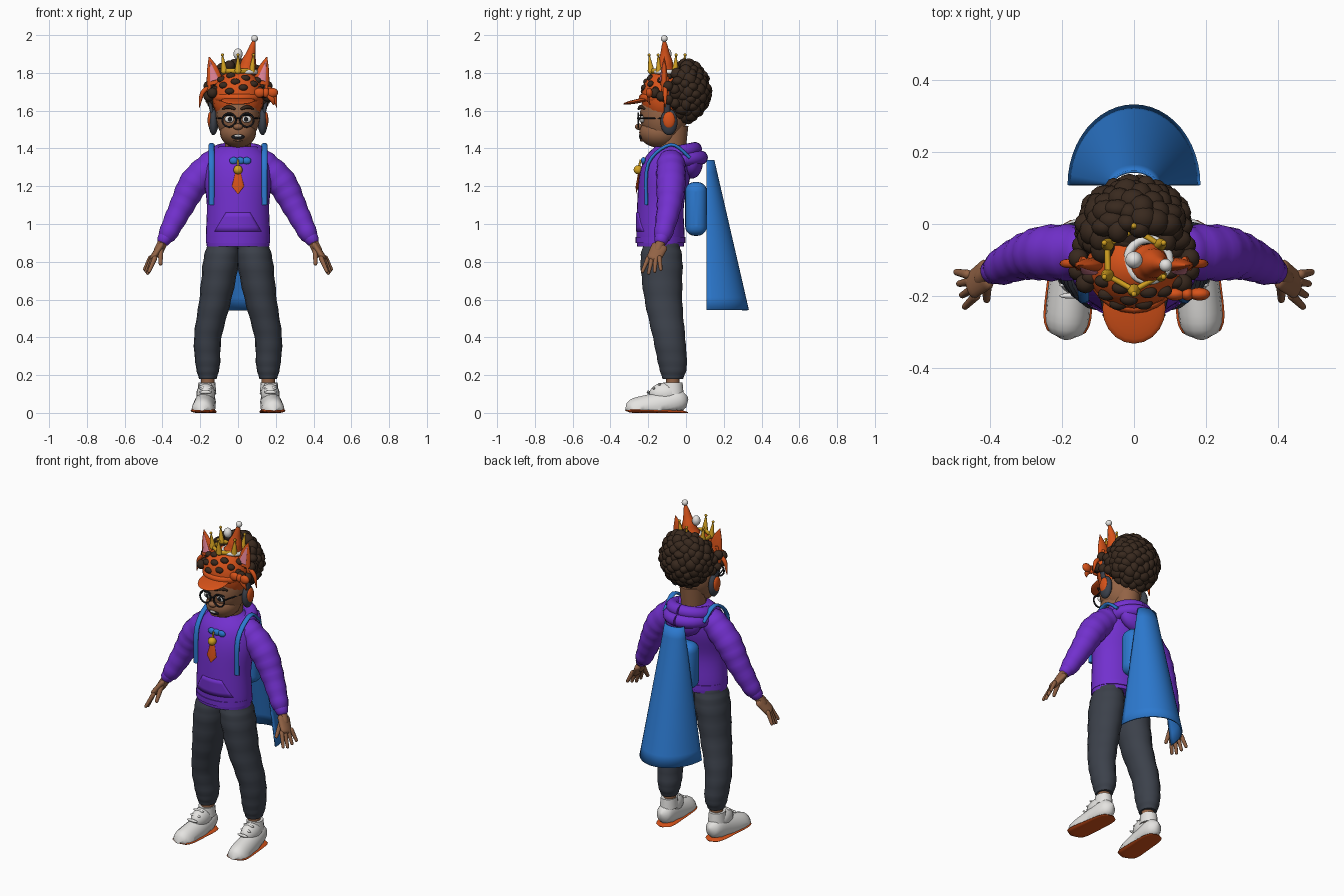
import bpy, bmesh, random
from math import sin, cos, pi, sqrt
from mathutils import Vector, Matrix, Euler

random.seed(4)
if "Cube" in bpy.data.objects:
    bpy.data.objects.remove(bpy.data.objects["Cube"])
X, Y, Z = Vector((1, 0, 0)), Vector((0, 1, 0)), Vector((0, 0, 1))

def material(name, *rgb):
    mat = bpy.data.materials.new(name)
    mat.use_nodes = True
    mat.diffuse_color = (*rgb, 1)
    mat.node_tree.nodes["Principled BSDF"].inputs["Base Color"].default_value = (*rgb, 1)
    return mat

purple = material("purple cloth", .17, .03, .62)
grey = material("charcoal cloth", .045, .053, .07)
blue = material("blue cloth", .025, .19, .62)
orange = material("orange", .68, .085, .01)
skin = material("brown skin", .29, .125, .06)
brown = material("dark brown hair", .04, .022, .013)
white = material("white", .78, .77, .75)
gold = material("gold", .66, .36, .015)
black = material("black", .012, .012, .015)
pink = material("pink", .72, .22, .3)

def finish(name, bm, mat):
    bmesh.ops.recalc_face_normals(bm, faces=bm.faces)
    mesh = bpy.data.meshes.new(name)
    bm.to_mesh(mesh)
    bm.free()
    mesh.materials.append(mat)
    mesh.polygons.foreach_set("use_smooth", [True] * len(mesh.polygons))
    mesh.set_sharp_from_angle(angle=1)
    ob = bpy.data.objects.new(name, mesh)
    bpy.context.scene.collection.objects.link(ob)
    return ob

def skin_rows(bm, rows, closed):
    for lower, upper in zip(rows, rows[1:]):
        for j in range(0 if closed else 1, len(lower)):
            bm.faces.new((lower[j], lower[j - 1], upper[j - 1], upper[j]))

def spline(points, steps):
    padded = [points[0], *points, points[-1]]
    samples = []
    for a, b, c, d in zip(padded, padded[1:], padded[2:], padded[3:]):
        for t in (step / steps for step in range(steps)):
            samples.append([q + t / 2 * (r - p + t * (2 * p - 5 * q + 4 * r - s + t * (3 * q - p - 3 * r + s)))
                            for p, q, r, s in zip(a, b, c, d)])
    return samples + [points[-1]]

def tube(name, points, mat, squash=1, ref=Y, sides=16, steps=5, flat=False, rounded=False, floor=-1, fold=0):
    """Smooth tube through points of x, y, z and radius; squash scales its depth along ref."""
    samples = spline(points, steps)
    rings = []
    for i, (x, y, z, radius) in enumerate(samples):
        before, after = samples[max(i - 1, 0)], samples[min(i + 1, len(samples) - 1)]
        along = Z if flat else (Vector(after[:3]) - Vector(before[:3])).normalized()
        rings.append((Vector((x, y, z)), along, radius * (1 + fold * sin(1.7 * i))))
    if rounded:
        def cap(centre, along, radius, sign):
            return [(centre + along * sign * radius * sin(a), along, radius * cos(a)) for a in (.5, 1, 1.4)]
        rings = cap(*rings[0], -1)[::-1] + rings + cap(*rings[-1], 1)
    bm = bmesh.new()
    loops = []
    for centre, along, radius in rings:
        u = ref.cross(along).normalized()
        v = along.cross(u) * squash
        spots = [centre + radius * (u * cos(a) + v * sin(a)) for a in (2 * pi * j / sides for j in range(sides))]
        loops.append([bm.verts.new((p.x, p.y, max(p.z, floor))) for p in spots])
    skin_rows(bm, loops, True)
    bm.faces.new(loops[0])
    bm.faces.new(loops[-1])
    return finish(name, bm, mat)

def hoop(name, centre, radius, thickness, mat, tilt=0, corners=24, squash=1):
    turn = Matrix.Rotation(tilt, 3, "X")
    spokes = [turn @ Vector((sin(a), cos(a), 0)) for a in (2 * pi * i / corners for i in range(corners + 1))]
    tube(name, [(*(Vector(centre) + radius * way), thickness) for way in spokes], mat, squash, turn @ Z, steps=1)

def balls(name, items, mat, tilt=0, segments=20):
    """One object from any number of ellipsoids given as centre and size."""
    bm = bmesh.new()
    for centre, size in items:
        matrix = Matrix.LocRotScale(Vector(centre), Euler((tilt, 0, 0)), Vector(size))
        bmesh.ops.create_uvsphere(bm, u_segments=segments, v_segments=segments // 2 + 2, radius=1, matrix=matrix)
    return finish(name, bm, mat)

def ball(name, x, y, z, size, mat, tilt=0):
    return balls(name, [((x, y, z), size)], mat, tilt)

def scatter(count, *size):
    """Points spread evenly over an ellipsoid."""
    for i in range(count):
        z, angle = 1 - (2 * i + 1) / count, pi * (3 - sqrt(5)) * i
        flat = sqrt(1 - z * z)
        yield Vector((flat * cos(angle) * size[0], flat * sin(angle) * size[1], z * size[2]))

# Hoodie body, hood and front pocket
torso = [(.88, .165), (.94, .17), (1.1, .165), (1.25, .18), (1.35, .16), (1.41, .1)]
tube("hoodie_body", [(0, -.135 + .15 * max(0, z - 1.1), z, width) for z, width in torso], purple,
     squash=.75, flat=True, sides=32)
tube("hoodie_hem", [(0, -.135, .9, .17), (0, -.135, .93, .17)], purple, squash=.78, flat=True, sides=32)
hoop("hood_rim", (0, -.06, 1.375), .11, .037, purple, tilt=.2)
hoop("hood_fold", (0, -.03, 1.34), .11, .037, purple, tilt=.1)
ball("hood_back", 0, .03, 1.33, (.12, .06, .09), purple)
bm = bmesh.new()
bmesh.ops.create_grid(bm, x_segments=12, y_segments=4, size=1)
for vert in bm.verts:
    x = vert.co.x * (.095 - .03 * vert.co.y)
    vert.co = (x, -.135 - .13 * sqrt(1 - (x / .17) ** 2), 1.01 + .05 * vert.co.y)
finish("front_pocket", bm, purple).modifiers.new("thickness", "SOLIDIFY").thickness = .01

def shoe(name, s, mat, height, drop, margin, squash, floor):
    """Rounded at heel and toe, low at the front, toes turned out."""
    path = [(s * (.165 + .025 * t), .01 - .33 * t, height - drop * t,
             (.05 + .016 * t) * sqrt(1.02 - (2 * t - 1) ** 6) + margin) for t in (i / 16 for i in range(17))]
    tube(name, path, mat, squash, Z, steps=1, floor=floor)

for side, s in (("left_", 1), ("right_", -1)):
    def limb(part, points, mat, **options):
        tube(side + part, [(s * x, y, z, radius) for x, y, z, radius in points], mat, **options)
    def lump(part, x, y, z, size, mat):
        ball(side + part, s * x, y, z, size, mat)
    # Sleeve and hand
    limb("sleeve", [(.13, -.08, 1.32, .075), (.23, -.08, 1.22, .078), (.3, -.09, 1.09, .065), (.37, -.12, .95, .05)],
         purple, fold=.03, rounded=True, steps=8)
    limb("cuff", [(.37, -.12, .95, .043), (.39, -.13, .92, .038)], purple, rounded=True)
    limb("wrist", [(.38, -.12, .94, .026), (.42, -.15, .86, .026)], skin, rounded=True)
    limb("palm", [(.41, -.14, .88, .02), (.45, -.17, .82, .018)], skin, squash=2.2, rounded=True)
    for i in range(4):
        root = Vector((.44 + .008 * i, -.2 + .02 * i, .82))
        tip = root + Vector((.03, .012 * i - .03, .01 * abs(i - 1) - .08))
        limb(f"finger_{i}", [(*root, .013), (*tip, .009)], skin, rounded=True)
    limb("thumb", [(.41, -.16, .87, .016), (.41, -.21, .79, .01)], skin, rounded=True)
    # Trouser leg and ankle
    limb("trouser_leg", [(.16, -.07, .18, .046), (.16, -.07, .25, .064), (.16, -.09, .4, .073), (.12, -.12, .6, .085),
                         (.09, -.13, .8, .095), (.08, -.13, .9, .08)], grey, squash=1.17, flat=True, fold=.02, steps=7)
    limb("ankle", [(.16, -.07, .1, .036), (.16, -.07, .2, .036)], skin, flat=True)
    # Shoe with collar, instep, laces and coloured sole
    shoe(side + "shoe", s, white, .08, .09, 0, 1.2, .012)
    shoe(side + "shoe_sole", s, orange, .002, -.012, .005, .2, 0)
    limb("shoe_collar", [(.165, -.07, .1, .05), (.165, -.07, .16, .045)], white, squash=1.15, flat=True)
    lump("shoe_instep", .17, -.11, .1, (.05, .085, .06), white)
    for i in range(3):
        lump(f"lace_{i}", .172, -.14 - .03 * i, .15 - .02 * i, (.036, .008, .009), white)
    # Backpack strap
    limb("strap", [(.13, .02, 1.35, .009), (.14, -.08, 1.42, .009), (.14, -.2, 1.32, .009), (.14, -.21, 1.1, .009)],
         blue, squash=1.7, ref=X)
    # Eye, brow and spectacles
    lump("eye", .045, -.232, 1.555, (.026, .012, .019), white)
    lump("pupil", .042, -.243, 1.555, (.011, .005, .013), black)
    lump("eyelid", .045, -.238, 1.576, (.03, .01, .005), black)
    limb("brow", [(.02, -.25, 1.61, .007), (.05, -.24, 1.62, .01), (.08, -.22, 1.61, .005)], brown, rounded=True)
    hoop(side + "lens_rim", (s * .047, -.253, 1.55), .036, .005, black, tilt=pi / 2)
    limb("temple", [(.08, -.25, 1.56, .004), (.12, -.1, 1.56, .004)], black)
    # Headphones
    lump("ear_cushion", .13, -.09, 1.54, (.026, .045, .07), grey)
    lump("ear_disc", .147, -.09, 1.55, (.014, .032, .045), orange)
    limb("headphone_band", [(.135, -.1, 1.58, .01), (.15, -.1, 1.66, .01), (.14, -.1, 1.74, .01)], grey, squash=1.7)
    # Pointed ear, its band and a tassel
    limb("cat_ear", [(.12, -.115, 1.74, .046), (.135, -.115, 1.82, .03), (.153, -.115, 1.885, .002)], orange, squash=.45)
    limb("inner_ear", [(.124, -.135, 1.76, .025), (.148, -.122, 1.86, .002)], pink, squash=.3)
    limb("ear_band", [(.15, -.11, 1.65, .01), (.155, -.11, 1.7, .01), (.14, -.11, 1.78, .01)], orange, squash=2)
    limb("tassel", [(.15, -.11, 1.73, .011), (.19, -.11, 1.69, .012), (.204, -.11, 1.62, .003)], orange, rounded=True)

# Head, face and neck
tube("neck", [(0, -.08, 1.33, .065), (0, -.07, 1.52, .075)], skin, squash=1.1, flat=True)
ball("skull", 0, -.118, 1.58, (.117, .126, .16), skin)
ball("jaw", 0, -.14, 1.485, (.096, .108, .082), skin)
ball("nose", 0, -.25, 1.515, (.026, .02, .017), skin)
ball("mouth", 0, -.238, 1.462, (.034, .01, .015), black)
ball("teeth", 0, -.246, 1.467, (.02, .004, .006), white)
ball("lower_lip", 0, -.232, 1.443, (.024, .012, .007), skin)
tube("spectacle_bridge", [(-.012, -.256, 1.56, .004), (.012, -.256, 1.56, .004)], black)

# Curly hair from scattered lumps, fuller at the sides
curls = [((0, -.01, 1.69), (.125, .105, .13))]
for spot in (Vector((0, -.012, 1.705)) + way for way in scatter(150, .132, .112, .14)):
    if spot.y > -.07 and (spot.z < 1.8 or spot.y > -.02):
        curls.append((spot, [random.uniform(.026, .042) for axis in "xyz"]))
for s in (-1, 1):
    for i in range(6):
        curls.append(((s * (.135 + .01 * (i % 3)), -.06 - .035 * (i % 4), 1.64 + .018 * i), (.028, .028, .028)))
balls("curly_hair", curls, brown, segments=12)

# Cap with curls showing through
dome = Vector((0, -.115, 1.668))
ball("cap_dome", *dome, (.136, .122, .15), orange)
balls("cap_curls", [(dome + way, (.025, .018, .017)) for way in scatter(75, .132, .117, .145) if .03 < way.z < .12],
      brown, tilt=.5)
hoop("cap_edge", dome, .12, .014, orange, squash=1.4)
ball("cap_brim", 0, -.235, 1.655, (.088, .1, .012), orange, tilt=.2)

# Hair bow
balls("hair_bow", [((.148 + .034 * i, -.195, 1.695), (.018 + .012 * abs(i), .018, .026)) for i in (-1, 0, 1)], orange)
tube("bow_tail", [(.15, -.2, 1.69, .01), (.18, -.2, 1.66, .014), (.19, -.19, 1.63, .004)], orange, squash=.5)

# Crown
hoop("crown_ring", (0, -.1, 1.81), .085, .009, gold, corners=6, squash=1.4)
for i in range(6):
    outward = Vector((sin(i * pi / 3), cos(i * pi / 3), 0))
    foot = Vector((0, -.1, 1.81)) + outward * .085
    tip = foot + outward * .01 + Z * .085
    tube(f"crown_point_{i}", [(*foot, .018), (*tip, .003)], gold, steps=1)
    balls(f"crown_beads_{i}", [(foot, (.017, .017, .017)), (tip, (.008, .008, .008))], gold, segments=12)

# Party hat and pompoms
tube("party_hat", [(.045, -.11, 1.8, .055), (.06, -.11, 1.87, .035), (.087, -.115, 1.98, .005)], orange, fold=.06)
hoop("hat_trim", (.04, -.1, 1.805), .058, .012, white)
balls("pompoms", [((.088, -.115, 1.982), (.018, .018, .018)), ((0, -.1, 1.9), (.024, .024, .03))], white)

# Neckerchief, bell and tie
hoop("neckerchief", (0, -.095, 1.368), .088, .024, blue, tilt=.18)
hoop("neckerchief_fold", (0, -.11, 1.34), .085, .018, blue, tilt=.1)
balls("neck_knot", [((.012 + .034 * i, -.225, 1.335), (.024, .014, .019)) for i in (-1, 0, 1)], blue)
ball("bell", 0, -.253, 1.287, (.024, .024, .024), gold)
tube("bell_loop", [(0, -.25, 1.3, .006), (0, -.24, 1.34, .005)], gold)
tube("tie", [(0, -.25, 1.27, .014), (0, -.258, 1.2, .033), (0, -.265, 1.16, .003)], orange, squash=.25, steps=1)

# Backpack
bm = bmesh.new()
bmesh.ops.create_cube(bm, matrix=Matrix.LocRotScale(Vector((0, .053, 1.08)), None, Vector((.22, .115, .285))))
bevel = finish("backpack", bm, blue).modifiers.new("round", "BEVEL")
bevel.width, bevel.segments = .05, 5

# Flared cape, open on the side facing the body
bm = bmesh.new()
rows = [[bm.verts.new(((.065 + .12 * t) * sin(a), .108 + (.042 + .183 * t) * cos(a), 1.34 - .795 * t))
         for a in (pi * (j / 24 - .5) for j in range(25))] for t in (i / 12 for i in range(13))]
skin_rows(bm, rows, False)
finish("cape", bm, blue).modifiers.new("thickness", "SOLIDIFY").thickness = .008
